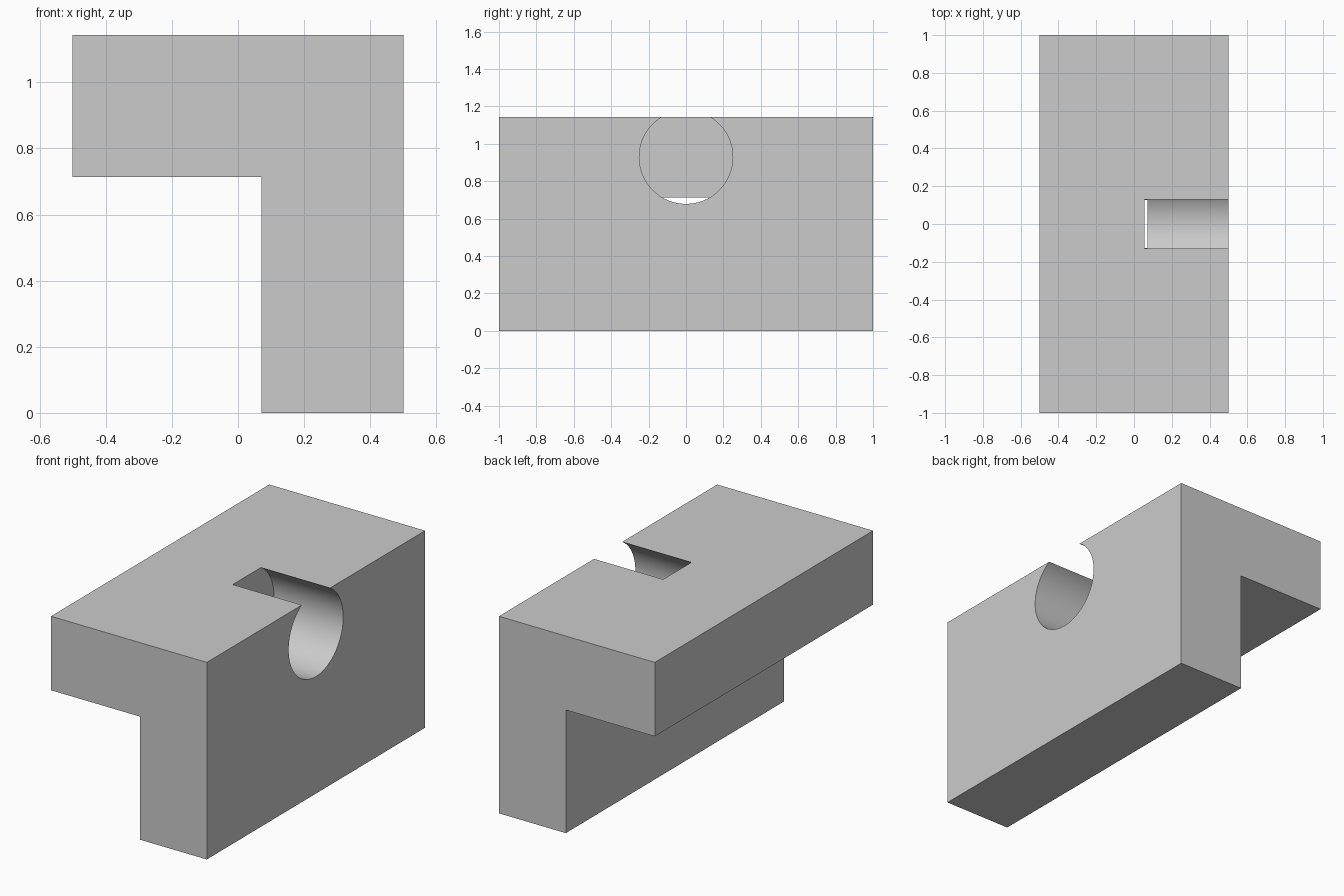
import bpy, bmesh, math
from mathutils import Matrix

default = bpy.data.objects.get("Cube")
if default:
    bpy.data.objects.remove(default, do_unlink=True)

grey = bpy.data.materials.new("plain_grey")
grey.use_nodes = True
colour = (0.6, 0.6, 0.6, 1)
grey.diffuse_color = colour
grey.node_tree.nodes["Principled BSDF"].inputs["Base Color"].default_value = colour


def add_object(name, bm):
    bmesh.ops.recalc_face_normals(bm, faces=bm.faces)
    mesh = bpy.data.meshes.new(name)
    bm.to_mesh(mesh)
    bm.free()
    mesh.materials.append(grey)
    obj = bpy.data.objects.new(name, mesh)
    bpy.context.collection.objects.link(obj)
    return obj


# L-shaped profile extruded along the length
TOP, SHELF, INNER = 1.143, 0.714, 0.071
profile = [(-0.5, TOP), (-0.5, SHELF), (INNER, SHELF),
           (INNER, 0), (0.5, 0), (0.5, TOP)]
bm = bmesh.new()
face = bm.faces.new([bm.verts.new((x, -1, z)) for x, z in profile])
extruded = bmesh.ops.extrude_face_region(bm, geom=[face])
verts = [v for v in extruded["geom"] if isinstance(v, bmesh.types.BMVert)]
bmesh.ops.translate(bm, verts=verts, vec=(0, 2, 0))
block = add_object("angle_block", bm)

# Blind round bore, open through the top face
BORE_END, OUTSIDE = 0.056, 0.7
bm = bmesh.new()
bmesh.ops.create_cone(
    bm, cap_ends=True, segments=96, radius1=0.25, radius2=0.25,
    depth=OUTSIDE - BORE_END,
    matrix=Matrix.Translation(((OUTSIDE + BORE_END) / 2, 0, 0.929))
    @ Matrix.Rotation(math.pi / 2, 4, "Y"))
cutter = add_object("bore_cutter", bm)
cutter.hide_render = True
cutter.hide_set(True)

cut = block.modifiers.new("bore", "BOOLEAN")
cut.operation = "DIFFERENCE"
cut.solver = "EXACT"
cut.object = cutter

# Apply the cut, then smooth only the bore wall
bpy.ops.object.select_all(action="DESELECT")
block.select_set(True)
bpy.context.view_layer.objects.active = block
bpy.ops.object.modifier_apply(modifier=cut.name)
bpy.data.objects.remove(cutter, do_unlink=True)
bpy.ops.object.shade_smooth_by_angle(angle=math.radians(30))
